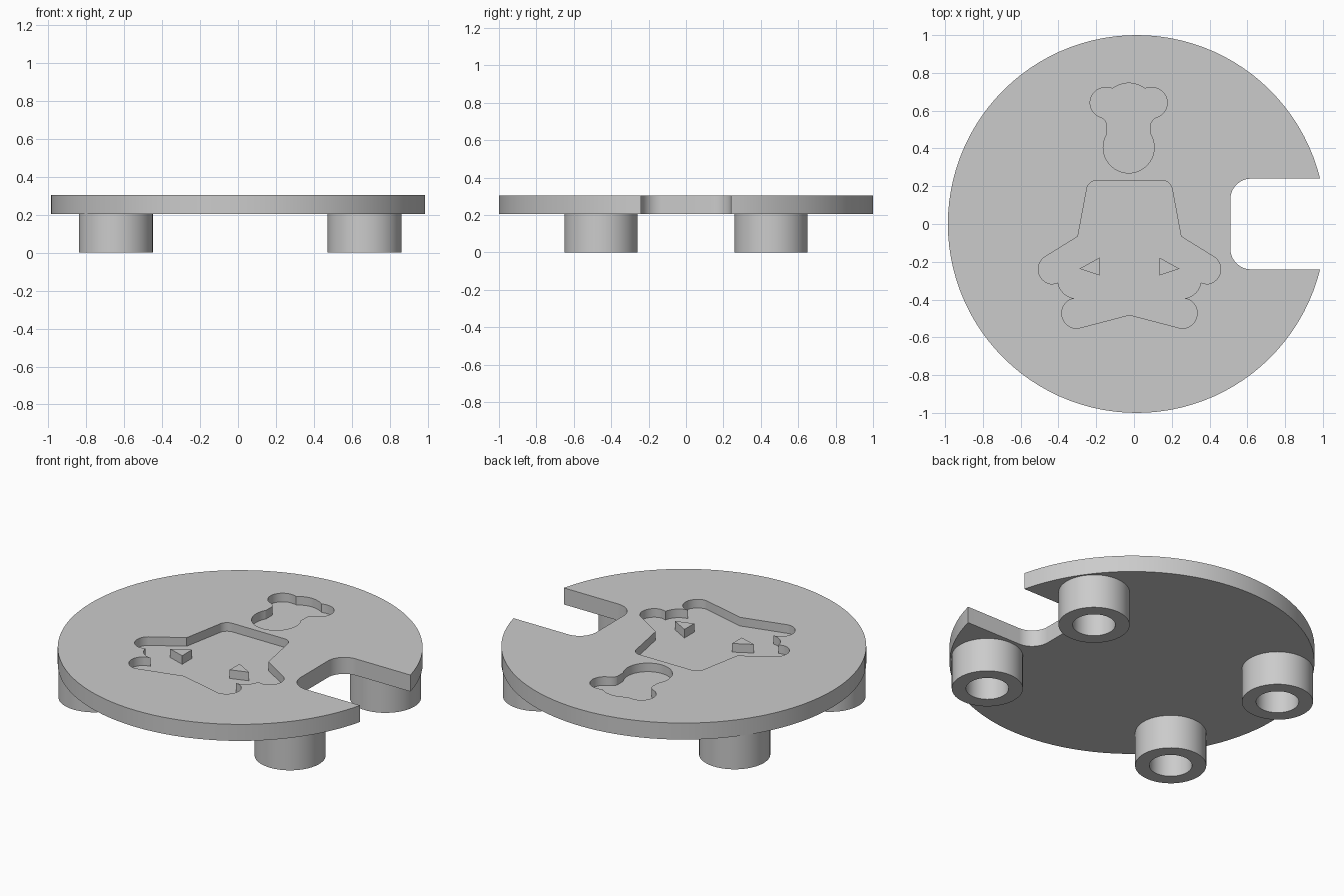
import bpy, bmesh, math
from mathutils import Vector, Matrix

if "Cube" in bpy.data.objects:
    bpy.data.objects.remove(bpy.data.objects["Cube"])

PLATE_BOTTOM, PLATE_TOP, POCKET_FLOOR = 0.205, 0.305, 0.253
CENTRE_X = 0.0146

grey = bpy.data.materials.new("plain grey")
grey.use_nodes = True
colour = (0.6, 0.6, 0.6, 1)
grey.diffuse_color = colour
grey.node_tree.nodes["Principled BSDF"].inputs["Base Color"].default_value = colour


def trace(path, closed=True):
    """Clockwise path of (x, y, bulge to next); a positive bulge arcs outwards."""
    points = []
    for i, (x, y, bulge) in enumerate(path):
        start = Vector((x, y))
        points.append(start)
        if not bulge or (i == len(path) - 1 and not closed):
            continue
        end = Vector(path[(i + 1) % len(path)][:2])
        chord = end - start
        size = chord.length
        normal = Vector((-chord.y, chord.x)) / size
        radius = size * (1 + bulge ** 2) / (4 * bulge)
        middle = (start + end) / 2 + normal * (bulge * size / 2 - radius)
        sweep = 4 * math.atan(bulge)
        steps = max(3, int(abs(sweep) / 0.06))
        for k in range(1, steps):
            turn = Matrix.Rotation(-sweep * k / steps, 2)
            points.append(middle + turn @ (start - middle))
    return points


def mirrored(half, axis):
    """Right half from top to bottom, completed by its mirror image."""
    right = trace(half, closed=False)
    left = [Vector((-p.x, p.y)) for p in reversed(right[1:-1])]
    return [p + Vector((axis, 0)) for p in right + left]


def finish(name, bm):
    bmesh.ops.recalc_face_normals(bm, faces=bm.faces)
    mesh = bpy.data.meshes.new(name)
    bm.to_mesh(mesh)
    bm.free()
    mesh.materials.append(grey)
    obj = bpy.data.objects.new(name, mesh)
    bpy.context.collection.objects.link(obj)
    return obj


def prism(name, points, low, high):
    bm = bmesh.new()
    base = bm.faces.new([bm.verts.new((p[0], p[1], low)) for p in points])
    side = bmesh.ops.extrude_face_region(bm, geom=[base], use_keep_orig=True)
    verts = [v for v in side["geom"] if isinstance(v, bmesh.types.BMVert)]
    bmesh.ops.translate(bm, verts=verts, vec=(0, 0, high - low))
    return finish(name, bm)


def smooth(obj):
    bpy.ops.object.select_all(action="DESELECT")
    obj.select_set(True)
    bpy.context.view_layer.objects.active = obj
    bpy.ops.object.shade_smooth_by_angle(angle=math.radians(30))


# Round plate with a filleted notch on its +x side
half_notch, fillet, notch_x = 0.24, 0.11, 0.51
rim_x = CENTRE_X + math.sqrt(1 - half_notch ** 2)
rim_bulge = math.tan((math.pi - math.asin(half_notch)) / 2)
corner = -math.tan(math.pi / 8)
plate = prism("plate", trace([
    (rim_x, -half_notch, rim_bulge),
    (rim_x, half_notch, 0),
    (notch_x + fillet, half_notch, corner),
    (notch_x, half_notch - fillet, 0),
    (notch_x, fillet - half_notch, corner),
    (notch_x + fillet, -half_notch, 0),
]), PLATE_BOTTOM, PLATE_TOP)

# Recessed outlines in the top
body_half = [
    (0, 0.23, 0), (0.175, 0.23, 0.38), (0.227, 0.18, 0), (0.273, -0.066, 0),
    (0.452, -0.177, 0.65), (0.418, -0.317, 0.1), (0.378, -0.31, 0.35),
    (0.286, -0.394, 0.1), (0.323, -0.405, 0.75), (0.275, -0.553, 0),
    (0, -0.481, 0),
]
hat_half = [
    (0, 0.746, 0.15), (0.085, 0.717, 0.1), (0.132, 0.722, 0.75),
    (0.159, 0.569, -0.25), (0.116, 0.532, 0), (0.116, 0.474, 0.58),
    (0, 0.27, 0),
]
for name, half, axis in (("body", body_half, -0.024), ("hat", hat_half, -0.028)):
    cutter = prism(name + "_cutter", mirrored(half, axis), POCKET_FLOOR, PLATE_TOP + 0.1)
    cutter.hide_render = True
    cut = plate.modifiers.new(name + "_pocket", "BOOLEAN")
    cut.operation = "DIFFERENCE"
    cut.solver = "EXACT"
    cut.object = cutter
    bpy.ops.object.select_all(action="DESELECT")
    bpy.context.view_layer.objects.active = plate
    plate.select_set(True)
    bpy.ops.object.modifier_apply(modifier=cut.name)
    bpy.data.objects.remove(cutter)
smooth(plate)

# Raised triangles inside the large pocket
for name, side in (("left_triangle", 1), ("right_triangle", -1)):
    prism(name, [(-0.024 + side * x, y) for x, y in
                 ((0.265, -0.237), (0.159, -0.178), (0.159, -0.272))],
          POCKET_FLOOR, PLATE_TOP)

# Four hollow legs, each a spun wall profile
def leg(name, x, y, outer=0.195, inner=0.117):
    bm = bmesh.new()
    wall = [(inner, PLATE_BOTTOM), (inner, 0), (outer, 0), (outer, PLATE_BOTTOM)]
    verts = [bm.verts.new((x + r, y, z)) for r, z in wall]
    edges = [bm.edges.new(pair) for pair in zip(verts, verts[1:])]
    bmesh.ops.spin(bm, geom=verts + edges, cent=(x, y, 0), axis=(0, 0, 1),
                   angle=math.tau, steps=64, use_merge=True)
    bmesh.ops.remove_doubles(bm, verts=bm.verts, dist=0.0001)
    bmesh.ops.recalc_face_normals(bm, faces=bm.faces)
    # Outward normals on the open-topped shell: its base must face down
    if any(f.normal.z > 0.5 for f in bm.faces):
        bmesh.ops.reverse_faces(bm, faces=bm.faces)
    mesh = bpy.data.meshes.new(name)
    bm.to_mesh(mesh)
    bm.free()
    mesh.materials.append(grey)
    obj = bpy.data.objects.new(name, mesh)
    bpy.context.collection.objects.link(obj)
    smooth(obj)


for side, sx in (("left", 1), ("right", -1)):
    for end, sy in (("front", -1), ("back", 1)):
        leg(f"{end}_{side}_leg", CENTRE_X - 0.003 + sx * 0.656, sy * 0.455)
